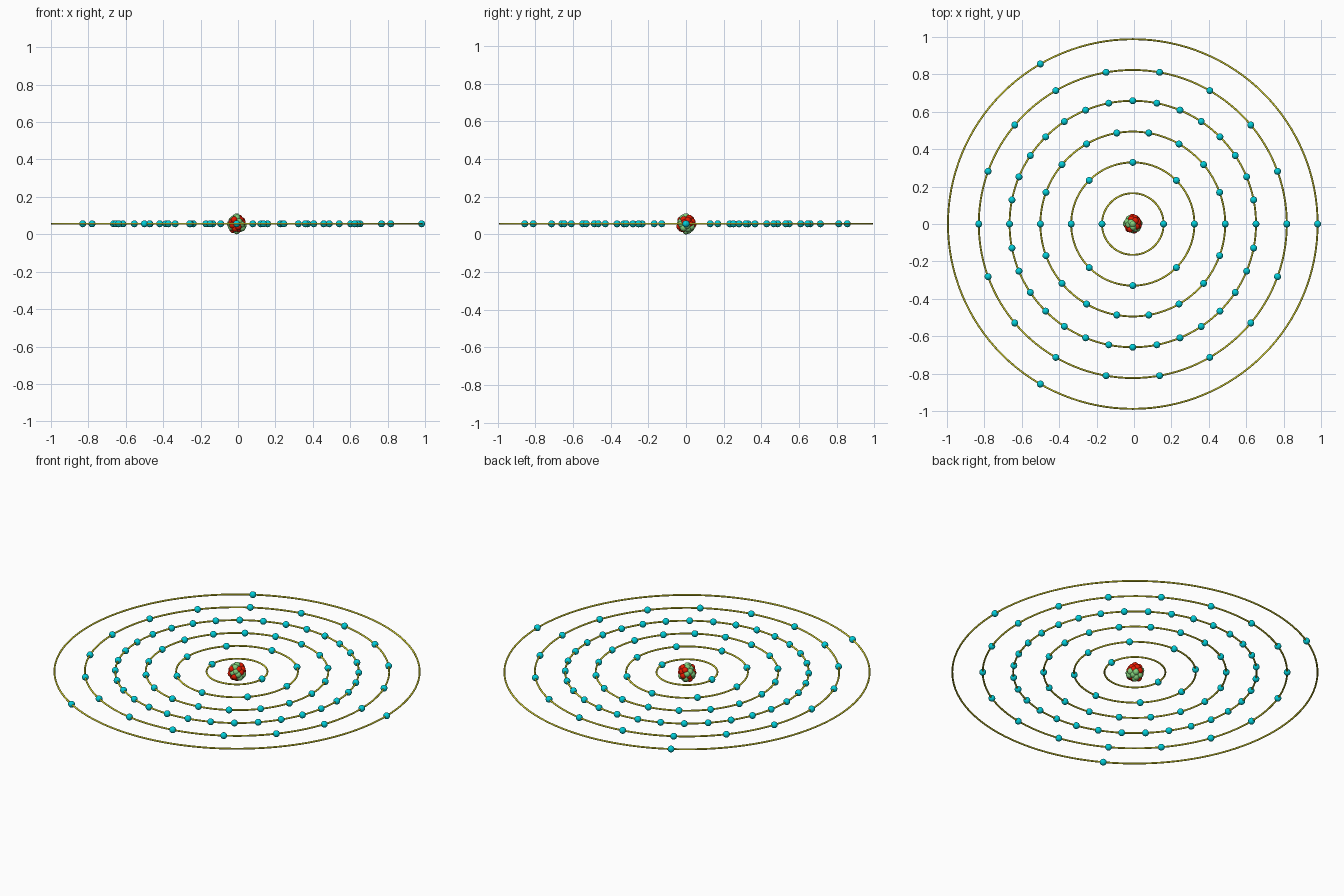
import bpy, bmesh, math, random
from mathutils import Matrix, Vector

if "Cube" in bpy.data.objects:
    bpy.data.objects.remove(bpy.data.objects["Cube"])

random.seed(81)
CX, CZ = -0.0065, 0.056      # centre of the atom
STEP = 0.1647                # spacing between shells
BALL = 0.0185                # particle radius
TUBE = 0.005                 # orbit ring thickness


def material(name, rgb):
    m = bpy.data.materials.new(name)
    m.diffuse_color = (*rgb, 1)
    m.use_nodes = True
    m.node_tree.nodes["Principled BSDF"].inputs["Base Color"].default_value = m.diffuse_color
    return m


def add_object(name, bm, mat):
    for f in bm.faces:
        f.smooth = True
    me = bpy.data.meshes.new(name)
    bm.to_mesh(me)
    bm.free()
    me.materials.append(mat)
    ob = bpy.data.objects.new(name, me)
    ob.location = (CX, 0, CZ)
    bpy.context.collection.objects.link(ob)


def balls(name, points, mat):
    bm = bmesh.new()
    for p in points:
        bmesh.ops.create_uvsphere(bm, u_segments=20, v_segments=12, radius=BALL,
                                  matrix=Matrix.Translation(p))
    add_object(name, bm, mat)


def ring(name, radius, mat):
    bpy.ops.mesh.primitive_torus_add(major_radius=radius, minor_radius=TUBE,
                                     major_segments=128, minor_segments=10,
                                     location=(CX, 0, CZ))
    ob = bpy.context.object
    ob.name = name
    ob.data.materials.append(mat)
    bpy.ops.object.shade_smooth()


red = material("proton_red", (0.8, 0.01, 0.0))
green = material("neutron_green", (0.22, 0.62, 0.2))
teal = material("electron_teal", (0.0, 0.62, 0.7))
olive = material("orbit_yellow", (0.65, 0.62, 0.03))

# orbit rings with evenly spaced electrons
for k, count in enumerate((2, 8, 18, 32, 18, 3), 1):
    r = STEP * k
    ring(f"orbit_{k}", r, olive)
    angles = [2 * math.pi * i / count for i in range(count)]
    balls(f"electrons_{k}", [Vector((r * math.cos(a), r * math.sin(a), 0)) for a in angles], teal)

# nucleus: packed cluster of protons and neutrons
n = 34
protons, neutrons = [], []
for i in range(n):
    z = 1 - 2 * i / (n - 1)
    a = i * math.pi * (3 - math.sqrt(5))
    s = math.sqrt(max(0, 1 - z * z))
    depth = CZ - BALL - (random.uniform(0, 0.008) if 0 < i < n - 1 else 0)
    p = Vector((s * math.cos(a), s * math.sin(a), z)) * depth
    (protons if random.random() < 0.5 else neutrons).append(p)
balls("protons", protons, red)
balls("neutrons", neutrons, green)
